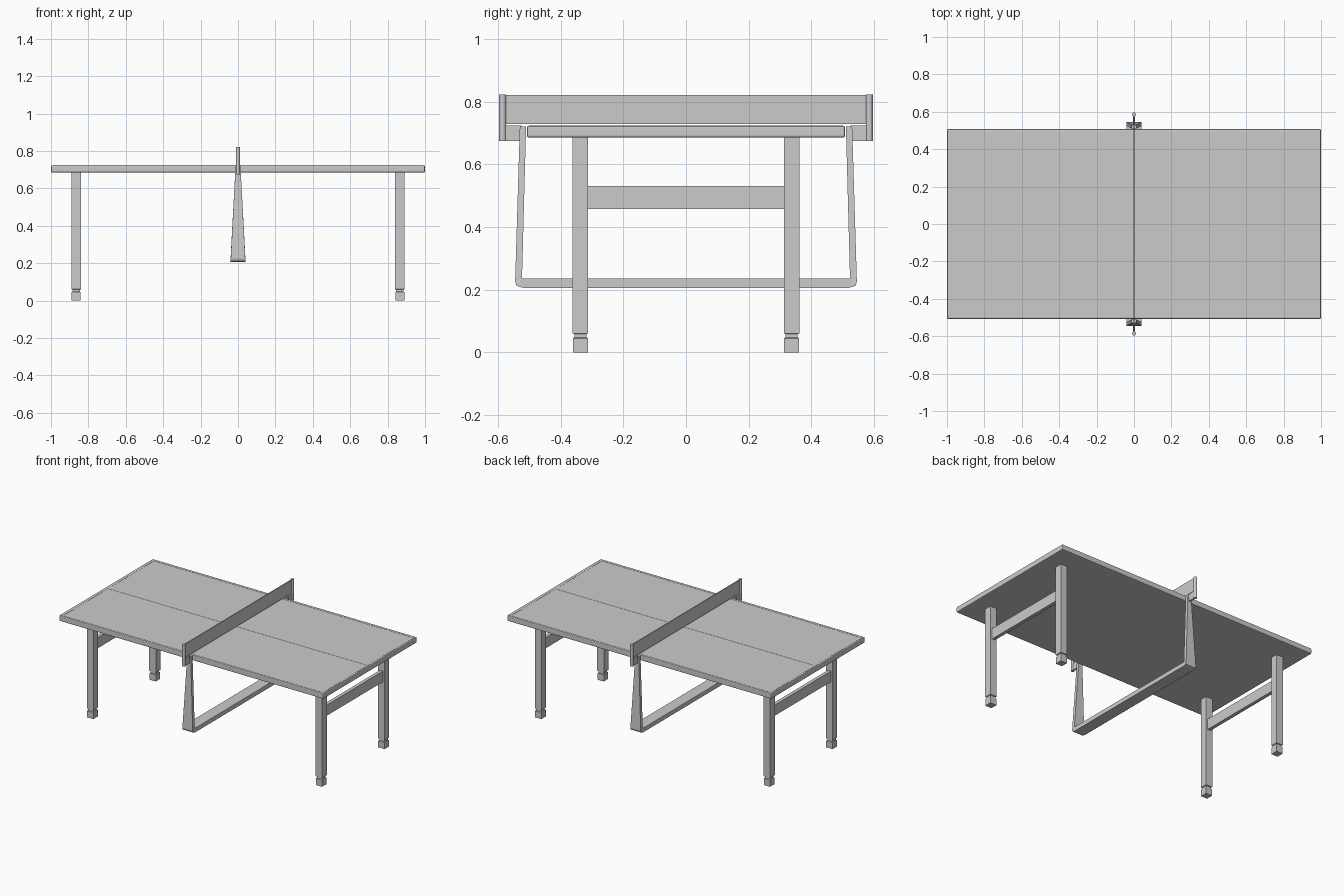
import bpy, bmesh

if "Cube" in bpy.data.objects:
    bpy.data.objects.remove(bpy.data.objects["Cube"])


def finish(name, bm):
    bmesh.ops.recalc_face_normals(bm, faces=bm.faces)
    me = bpy.data.meshes.new(name)
    bm.to_mesh(me)
    bm.free()
    ob = bpy.data.objects.new(name, me)
    bpy.context.collection.objects.link(ob)
    return ob


def box(name, lo, hi, bevel=0.0):
    bm = bmesh.new()
    bmesh.ops.create_cube(bm, size=1)
    for v in bm.verts:
        v.co = [(a + b) / 2 + c * (b - a) for a, b, c in zip(lo, hi, v.co)]
    ob = finish(name, bm)
    if bevel:
        mod = ob.modifiers.new("Bevel", 'BEVEL')
        mod.width = bevel
        mod.segments = 2
    return ob


def loft(name, rings):
    bm = bmesh.new()
    loops = [[bm.verts.new(p) for p in r] for r in rings]
    n = len(loops[0])
    for a, b in zip(loops, loops[1:]):
        for i in range(n):
            j = (i + 1) % n
            bm.faces.new((a[i], a[j], b[j], b[i]))
    bm.faces.new(loops[0])
    bm.faces.new(loops[-1])
    return finish(name, bm)


def square(x, y, z, h):
    return [(x - h, y - h, z), (x + h, y - h, z), (x + h, y + h, z), (x - h, y + h, z)]


# Table top and painted court lines
box("table_top", (-1, -0.507, 0.685), (1, 0.507, 0.723), 0.006)
z0, z1 = 0.720, 0.724
box("centre_line", (-0.98, -0.012, z0), (0.98, 0.018, z1))
for s, side in ((-1, "front"), (1, "back")):
    ys = sorted((s * 0.483, s * 0.498))
    box(side + "_line", (-0.99, ys[0], z0), (0.99, ys[1], z1))
for s, side in ((-1, "left"), (1, "right")):
    xs = sorted((s * 0.975, s * 0.99))
    box(side + "_line", (xs[0], -0.483, z0), (xs[1], 0.483, z1))

# Legs with grooved feet, and the cross bar of each end
for sx, end in ((-1, "left"), (1, "right")):
    x = sx * 0.865
    for sy, side in ((-1, "front"), (1, "back")):
        profile = [(0, 0.024), (0.045, 0.024), (0.048, 0.019), (0.058, 0.019),
                   (0.061, 0.025), (0.687, 0.025)]
        loft(f"{end}_{side}_leg", [square(x, sy * 0.337, z, h) for z, h in profile])
    box(end + "_cross_bar", (x - 0.012, -0.32, 0.457), (x + 0.012, 0.32, 0.53))

# U-shaped centre frame: outer y, z, inner y, z, half width
half = [(0.52, 0.206, 0.515, 0.235, 0.04), (0.54, 0.212, 0.523, 0.235, 0.04),
        (0.545, 0.225, 0.523, 0.238, 0.039), (0.530, 0.72, 0.510, 0.72, 0.013)]
rings = []
for s, part in ((-1, half[::-1]), (1, half)):
    for oy, oz, iy, iz, w in part:
        rings.append([(-w, s * oy, oz), (w, s * oy, oz), (w, s * iy, iz), (-w, s * iy, iz)])
loft("centre_frame", rings)

# Net, its posts and the brackets holding them
box("net", (-0.003, -0.585, 0.729), (0.003, 0.585, 0.821))
for s, side in ((-1, "front"), (1, "back")):
    bm = bmesh.new()
    bmesh.ops.create_cone(bm, cap_ends=True, segments=12, radius1=0.011, radius2=0.011, depth=0.147)
    bmesh.ops.translate(bm, verts=bm.verts, vec=(0, s * 0.585, 0.7485))
    finish(side + "_net_post", bm)
    ys = sorted((s * 0.525, s * 0.58))
    box(side + "_bracket", (-0.006, ys[0], 0.675), (0.006, ys[1], 0.724))
